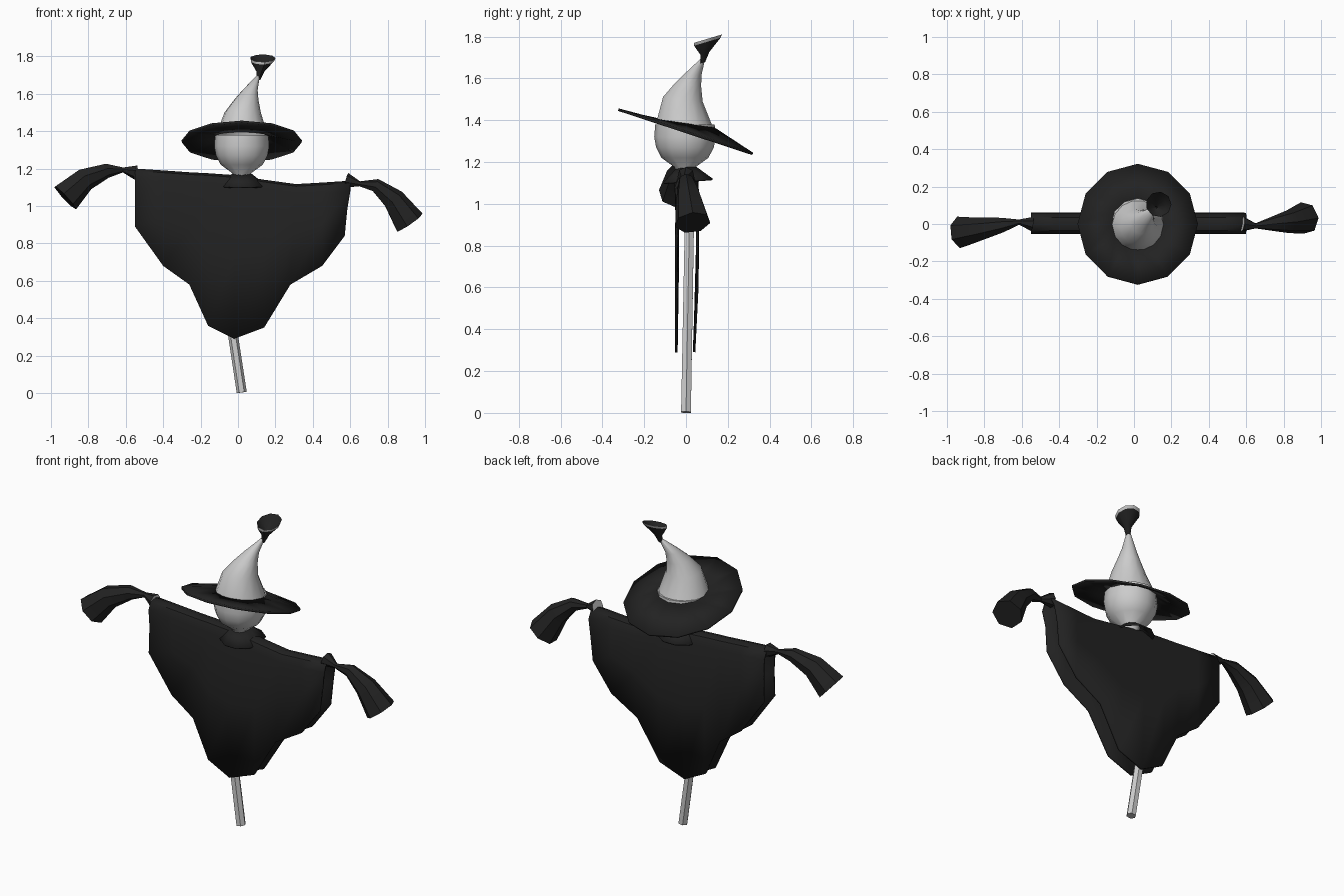
import bpy, bmesh, math
from mathutils import Vector

old = bpy.data.objects.get("Cube")
if old:
    bpy.data.objects.remove(old, do_unlink=True)


def material(name, value):
    m = bpy.data.materials.new(name)
    m.use_nodes = True
    m.diffuse_color = (value, value, value, 1)
    bsdf = next(n for n in m.node_tree.nodes if n.type == 'BSDF_PRINCIPLED')
    bsdf.inputs["Base Color"].default_value = (value, value, value, 1)
    return m


BLACK = material("black cloth", 0.016)
GREY = material("pale grey", 0.6)


def finish(name, bm, mats, angle=40):
    bmesh.ops.recalc_face_normals(bm, faces=bm.faces)
    mesh = bpy.data.meshes.new(name)
    bm.to_mesh(mesh)
    bm.free()
    for m in mats:
        mesh.materials.append(m)
    ob = bpy.data.objects.new(name, mesh)
    bpy.context.collection.objects.link(ob)
    bpy.ops.object.select_all(action='DESELECT')
    ob.select_set(True)
    bpy.context.view_layer.objects.active = ob
    bpy.ops.object.shade_smooth_by_angle(angle=math.radians(angle))
    return ob


def skin(bm, rows, closed=True):
    """Join successive rows of points with quads."""
    rows = [[bm.verts.new(p) for p in row] for row in rows]
    for a, b in zip(rows, rows[1:]):
        n = len(a)
        for i in range(n if closed else n - 1):
            j = (i + 1) % n
            bm.faces.new((a[i], a[j], b[j], b[i]))
    return rows


def circle(center, radius, sides, z_of_y=0.0, z_of_x=0.0):
    """Level ring of points, optionally sloped along x or y."""
    pts = []
    for i in range(sides):
        t = math.tau * i / sides
        x, y = radius * math.cos(t), radius * math.sin(t)
        pts.append(Vector(center) + Vector((x, y, z_of_y * y + z_of_x * x)))
    return pts


def tube(name, path, sides, mats):
    """Tube along (x, y, z, radius) points; first cap takes the last material."""
    centers = [Vector(p[:3]) for p in path]
    rows = []
    for i, c in enumerate(centers):
        axis = centers[min(i + 1, len(path) - 1)] - centers[max(i - 1, 0)]
        side = axis.cross(Vector((0, 1, 0))).normalized()
        front = side.cross(axis).normalized()
        ts = [math.tau * k / sides for k in range(sides)]
        rows.append([c + path[i][3] * (side * math.cos(t) + front * math.sin(t)) for t in ts])
    bm = bmesh.new()
    rings = skin(bm, rows)
    bm.faces.new(rings[0]).material_index = len(mats) - 1
    bm.faces.new(rings[-1])
    return finish(name, bm, mats)


# Leaning post
tube("post", [(0.02, 0, 0.003, 0.027), (-0.15, 0.02, 1.12, 0.025)], 6, [GREY])

# Head with a narrow neck
bm = bmesh.new()
profile = [(0.04, 1.12), (0.05, 1.175), (0.112, 1.22), (0.138, 1.27),
           (0.147, 1.32), (0.142, 1.38)]
rings = skin(bm, [circle((0.02, -0.005, z), r, 12) for r, z in profile])
bm.faces.new(rings[0])
bm.faces.new(rings[-1])
finish("head", bm, [GREY], 60)

# Bent hat crown
bm = bmesh.new()
crown = [(0.02, -0.005, 1.375, 0.14), (0.025, -0.015, 1.5, 0.097),
         (0.045, 0.01, 1.57, 0.064), (0.065, 0.035, 1.62, 0.04),
         (0.11, 0.085, 1.7, 0.008)]
rings = skin(bm, [circle(c[:3], c[3], 14, -0.12) for c in crown])
bm.faces.new(rings[-1])
finish("hat_crown", bm, [GREY], 60)

# Sloping brim, drooping at the back
bm = bmesh.new()
skin(bm, [circle((0.02, 0, 1.385), 0.138, 12, -0.15),
          circle((0.02, 0, 1.35), 0.322, 12, -0.33)])
brim = finish("hat_brim", bm, [BLACK])
mod = brim.modifiers.new("thickness", 'SOLIDIFY')
mod.thickness = 0.012
mod.offset = -1

# Flared tassel on the hat tip, with a pale hem
bm = bmesh.new()
tassel = [(0.108, 0.08, 1.675, 0.012), (0.12, 0.09, 1.72, 0.022),
          (0.13, 0.102, 1.775, 0.064), (0.132, 0.105, 1.79, 0.068),
          (0.13, 0.1, 1.76, 0.045), (0.12, 0.09, 1.73, 0.005)]
rings = skin(bm, [circle(c[:3], c[3], 9, 0.3) for c in tassel])
for f in bm.faces:
    if all(v in rings[2] + rings[3] for v in f.verts):
        f.material_index = 1
finish("hat_tassel", bm, [BLACK, GREY])

# Collar
bm = bmesh.new()
skin(bm, [circle((0.02, 0.005, 1.175), 0.05, 10),
          circle((0.025, 0.01, 1.11), 0.125, 10, 0.08)])
collar = finish("collar", bm, [BLACK])
collar.modifiers.new("thickness", 'SOLIDIFY').thickness = 0.008

# Cloak: columns of (bottom x, bottom z, top x, top z), draped front and back
columns = [(-0.55, 0.89, -0.55, 1.2), (-0.4, 0.68, -0.4, 1.19),
           (-0.26, 0.58, -0.26, 1.18), (-0.16, 0.36, -0.16, 1.175),
           (-0.02, 0.29, -0.02, 1.165), (0.14, 0.35, 0.14, 1.14),
           (0.28, 0.58, 0.31, 1.117), (0.45, 0.68, 0.45, 1.125),
           (0.57, 0.84, 0.6, 1.135)]


def hang(y, z):
    """Cloth narrows slightly towards the hem."""
    return y * (1 - 0.25 * max(0, (0.6 - z) / 0.3))


bm = bmesh.new()
rows = []
for xb, zb, xt, zt in columns:
    middle = (zb + zt) / 2
    xm = (xb + xt) / 2
    rows.append([(xb, -0.052, zb), (xm, -0.045, middle),
                 (xt, -0.054, zt - 0.055), (xt, -0.035, zt - 0.012),
                 (xt, 0, zt), (xt, 0.035, zt - 0.012),
                 (xt, 0.058, zt - 0.055), (xm, 0.062, middle),
                 (xb, hang(0.06, zb), zb)])
skin(bm, rows, closed=False)
cloak = finish("cloak", bm, [BLACK])
mod = cloak.modifiers.new("thickness", 'SOLIDIFY')
mod.thickness = 0.012
mod.offset = -1

# Tied sleeves, each flaring from a pinched knot
tube("right_sleeve", [(-0.545, 0, 1.18, 0.04), (-0.615, 0.01, 1.193, 0.014),
                      (-0.7, -0.005, 1.19, 0.04), (-0.82, -0.028, 1.143, 0.064),
                      (-0.925, -0.045, 1.045, 0.087)], 7, [BLACK, GREY])
tube("left_sleeve", [(0.58, 0, 1.135, 0.042), (0.65, -0.01, 1.118, 0.014),
                     (0.735, 0, 1.11, 0.037), (0.83, 0.012, 1.035, 0.062),
                     (0.915, 0.032, 0.91, 0.087)], 7, [BLACK, GREY])
